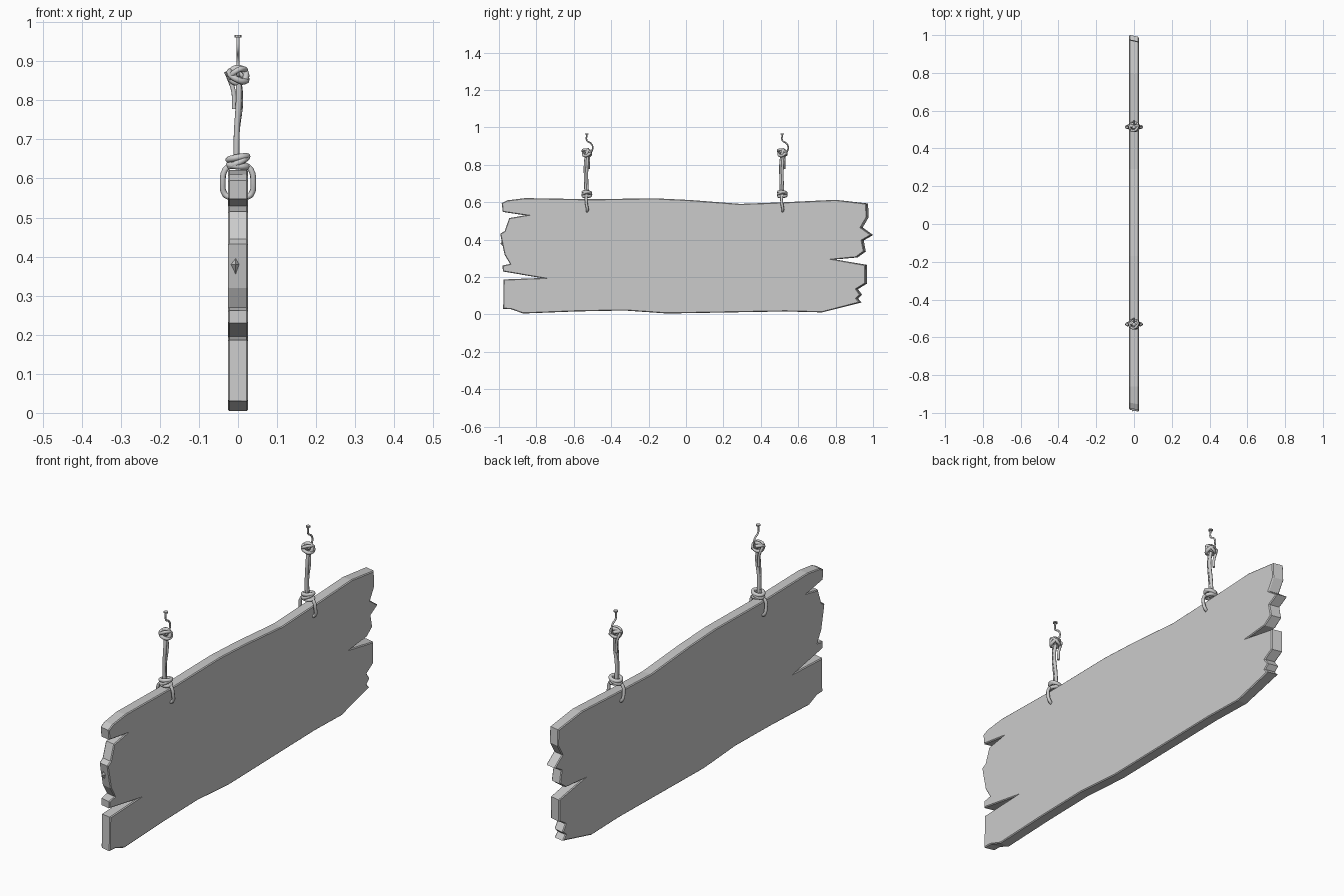
import bpy, bmesh, math
from mathutils import Vector, Matrix

cube = bpy.data.objects.get("Cube")
if cube:
    bpy.data.objects.remove(cube, do_unlink=True)

grey = bpy.data.materials.new("plain grey")
grey.use_nodes = True
COLOUR = (0.6, 0.6, 0.6, 1)
grey.diffuse_color = COLOUR
grey.node_tree.nodes["Principled BSDF"].inputs["Base Color"].default_value = COLOUR


def add_object(name, bm):
    bmesh.ops.recalc_face_normals(bm, faces=bm.faces)
    mesh = bpy.data.meshes.new(name)
    bm.to_mesh(mesh)
    bm.free()
    mesh.materials.append(grey)
    obj = bpy.data.objects.new(name, mesh)
    bpy.context.collection.objects.link(obj)
    return obj


def smooth(obj):
    bpy.ops.object.select_all(action="DESELECT")
    obj.select_set(True)
    bpy.context.view_layer.objects.active = obj
    bpy.ops.object.shade_smooth_by_angle(angle=math.radians(50))


def tube(name, points, radius, centre, closed=False):
    """Round strand along a smooth path, turned into a mesh."""
    curve = bpy.data.curves.new(name, "CURVE")
    curve.dimensions = "3D"
    curve.bevel_depth = radius
    curve.bevel_resolution = 2
    curve.resolution_u = 4
    curve.use_fill_caps = True
    spline = curve.splines.new("BEZIER")
    spline.bezier_points.add(len(points) - 1)
    for bp, p in zip(spline.bezier_points, points):
        bp.co = Vector(p) + centre
        bp.handle_left_type = bp.handle_right_type = "AUTO"
    spline.use_cyclic_u = closed
    temp = bpy.data.objects.new(name + " path", curve)
    bpy.context.collection.objects.link(temp)
    graph = bpy.context.evaluated_depsgraph_get()
    mesh = bpy.data.meshes.new_from_object(temp.evaluated_get(graph))
    bpy.data.objects.remove(temp, do_unlink=True)
    bm = bmesh.new()
    bm.from_mesh(mesh)
    smooth(add_object(name, bm))


def ring(name, z, rx, ry, radius, centre, tilt):
    """Closed rope turn, lying flat unless tilted."""
    turn = Matrix.Rotation(tilt[0], 3, "X") @ Matrix.Rotation(tilt[1], 3, "Y")
    points = []
    for i in range(8):
        a = i * math.tau / 8
        points.append(turn @ Vector((rx * math.cos(a), ry * math.sin(a), 0)) + Vector((0, 0, z)))
    tube(name, points, radius, centre, True)


# Board outline (y, z): wavy long edges and split, broken ends
TOP = [(-.98, .595), (-.95, .61), (-.86, .622), (-.51, .616), (-.17, .621), (.02, .612),
       (.29, .591), (.53, .6), (.8, .613), (.968, .593)]
RIGHT_END = [(.972, .52), (.94, .465), (.996, .425), (.945, .395), (.957, .337), (.914, .305),
             (.797, .294), (.963, .265), (.963, .165), (.915, .135), (.937, .105), (.915, .085), (.935, .064)]
BOTTOM = [(.727, .011), (.53, .016), (-.1, .005), (-.33, .021), (-.59, .016), (-.87, .005)]
LEFT_END = [(-.93, .028), (-.973, .03), (-.97, .187), (-.775, .195), (-.975, .23), (-.975, .262),
            (-.936, .27), (-.965, .32), (-.98, .39), (-.988, .432), (-.965, .445), (-.94, .515),
            (-.86, .53), (-.975, .548)]
HALF = .026

bm = bmesh.new()
face = bm.faces.new([bm.verts.new((-HALF, y, z)) for y, z in TOP + RIGHT_END + BOTTOM + LEFT_END])
moved = bmesh.ops.extrude_face_region(bm, geom=[face])["geom"]
bmesh.ops.translate(bm, verts=[v for v in moved if isinstance(v, bmesh.types.BMVert)], vec=(2 * HALF, 0, 0))
for v in bm.verts:  # ends are broken off slightly askew
    if abs(v.co.y) > .9:
        v.co.y -= .2 * v.co.x
rims = [e for e in bm.edges if e.verts[0].co.x * e.verts[1].co.x > 0]
bmesh.ops.bevel(bm, geom=rims, offset=.004, segments=1, affect="EDGES", clamp_overlap=True)
add_object("board", bm)

# Splinter: diamond point on the broken end
bm = bmesh.new()
bmesh.ops.create_cone(bm, segments=4, radius1=.034, radius2=0, depth=.03, cap_ends=True,
                      matrix=Matrix.Translation((-.006, -.978, .38)) @ Matrix.Diagonal((.55, 1, 1, 1))
                      @ Matrix.Rotation(math.pi / 2, 4, "X"))
add_object("splinter", bm)

# Two hangers: nail hook, top knot, rope, collar knot and loop through the board
for side, y in (("right", -.53), ("left", .515)):
    c = Vector((0, y, 0))
    tube(side + "_hook", [(0, 0, .963), (0, 0, .93), (0, .024, .912), (0, .031, .887),
                          (0, .014, .862), (0, -.014, .864), (0, -.02, .876)], .0042, c)
    bm = bmesh.new()
    bmesh.ops.create_cone(bm, segments=10, radius1=.01, radius2=.01, depth=.006, cap_ends=True,
                          matrix=Matrix.Translation(c + Vector((0, 0, .964))))
    add_object(side + "_nail_head", bm)
    # Top knot
    ring(side + "_knot_eye", .864, .021, .019, .0085, c, (math.radians(75), 0))
    ring(side + "_knot_wrap", .862, .024, .02, .008, c, (.5, .45))
    ring(side + "_knot_cross", .866, .022, .024, .007, c, (-.5, -.5))
    tube(side + "_rope_tail", [(-.03, .006, .873), (-.02, .012, .85), (-.011, .011, .82), (-.01, .01, .778)], .006, c)
    # Hanging rope, two strands side by side
    for k in (-1, 1):
        tube(side + "_rope_strand", [(.002, k * .004, .85), (.004 + k * .002, -.004 + k * .005, .8),
                                     (-.003, -.004 + k * .004, .72), (-.004, k * .005, .63)], .0075, c)
    # Collar knot
    ring(side + "_collar_lower", .633, .023, .019, .0085, c, (.08, .1))
    ring(side + "_collar_upper", .652, .024, .02, .0085, c, (-.1, -.18))
    ring(side + "_collar_cross", .642, .025, .021, .008, c, (.1, -.45))
    # Loop passing through the board
    for k in (-1, 1):
        tube(side + "_loop", [(k * .012, 0, .638), (k * .033, -.004, .622), (k * .039, -.002, .59),
                              (k * .034, .003, .56), (k * .018, 0, .55)], .0075, c)
